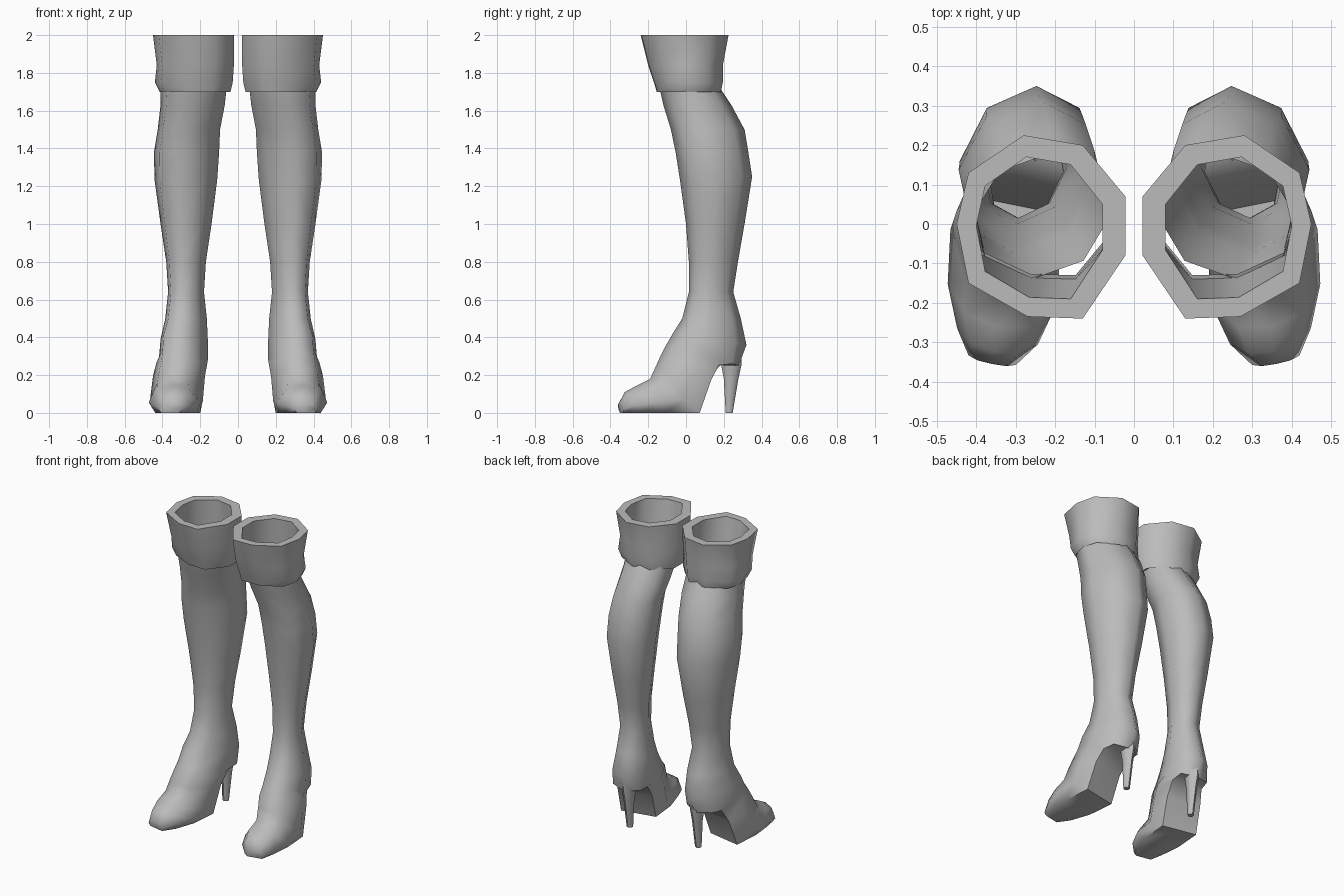
import bpy, bmesh, math

if "Cube" in bpy.data.objects:
    bpy.data.objects.remove(bpy.data.objects["Cube"])

mat = bpy.data.materials.new("grey leather")
mat.diffuse_color = (0.5, 0.5, 0.5, 1)
mat.use_nodes = True
mat.node_tree.nodes["Principled BSDF"].inputs["Base Color"].default_value = mat.diffuse_color


def loft(name, rings, cap_start=False, cap_end=False, smooth=True, angle=60):
    """Skin a list of equal-length rings, mirrored to the other foot."""
    bm = bmesh.new()
    rows = [[bm.verts.new(p) for p in r] for r in rings]
    n = len(rows[0])
    for a, b in zip(rows, rows[1:]):
        for i in range(n):
            j = (i + 1) % n
            bm.faces.new((a[i], a[j], b[j], b[i]))
    if cap_start:
        bm.faces.new(rows[0][::-1])
    if cap_end:
        bm.faces.new(rows[-1])
    if cap_start or cap_end:
        bmesh.ops.recalc_face_normals(bm, faces=bm.faces)
    me = bpy.data.meshes.new(name)
    bm.to_mesh(me)
    bm.free()
    ob = bpy.data.objects.new(name, me)
    bpy.context.collection.objects.link(ob)
    me.materials.append(mat)
    m = ob.modifiers.new("Mirror", "MIRROR")
    m.use_mirror_merge = False
    bpy.context.view_layer.objects.active = ob
    ob.select_set(True)
    bpy.ops.object.shade_smooth_by_angle(angle=math.radians(angle))
    ob.select_set(False)
    return ob


# Eight-point section shapes: (share of the way front to back, share of half width)
LEG = [(0, 0), (.146, .707), (.5, 1), (.854, .707), (1, 0),
       (.854, -.707), (.5, -1), (.146, -.707)]
FOOT = [(0, 0), (.12, .6), (.62, 1), (1, .8), (1, 0),
        (1, -.8), (.62, -1), (.12, -.6)]


def section(yf, zf, yb, zb, xi, xo, k):
    c, hw, ym = (xi + xo) / 2, (xo - xi) / 2, (yf + yb) / 2
    pts = []
    for (t0, w0), (t1, w1) in zip(LEG, FOOT):
        t, w = t0 + (t1 - t0) * k, w0 + (w1 - w0) * k
        y = yf + (yb - yf) * t
        pts.append((c + w * hw - .15 * (y - ym), y + .2 * k * w * hw,
                    zf + (zb - zf) * t))
    return pts


# Boot: calf, ankle, instep and toe in one skin, open at the top
boot = [
    (-.14, 1.72, .18, 1.72, .06, .41, 0),
    (-.12, 1.63, .24, 1.63, .07, .41, 0),
    (-.08, 1.50, .31, 1.50, .095, .425, 0),
    (-.055, 1.38, .33, 1.38, .10, .445, 0),
    (-.03, 1.22, .35, 1.25, .11, .442, 0),
    (-.0, 1.00, .31, 1.00, .14, .41, 0),
    (.015, .80, .275, .80, .17, .38, 0),
    (.015, .64, .25, .64, .18, .37, 0),
    (-.02, .50, .29, .50, .165, .385, 0),
    (-.07, .42, .32, .36, .16, .41, 0),
    (-.11, .35, .28, .25, .16, .42, .3),
    (-.14, .29, .18, .25, .165, .435, .6),
    (-.165, .235, .11, .17, .18, .455, 1),
    (-.19, .18, .05, 0, .19, .47, 1),
    (-.26, .145, -.13, 0, .20, .475, 1),
    (-.325, .11, -.26, 0, .245, .45, 1),
    (-.355, .05, -.34, 0, .30, .42, 1),
]
loft("boot", [section(*r) for r in boot], cap_end=True)

# Heel: slim tapering spike
heel = []
for z, y0, y1, hw in ((.38, .16, .29, .06), (.26, .185, .295, .04),
                      (.18, .2, .277, .03), (0, .21, .247, .02)):
    ym, hy = (y0 + y1) / 2, (y1 - y0) / 2
    heel.append([(.25 + hw * math.sin(a), ym - hy * math.cos(a), z)
                 for a in (i * math.tau / 6 for i in range(6))])
loft("heel", heel, cap_end=True)

# Cuff: folded band flaring upward with a thick rim
RIM = [(.28, .225), (.42, .13), (.45, 0), (.42, -.15), (.27, -.235),
       (.13, -.24), (.022, -.08), (.022, .07), (.13, .2)]


def cuff_ring(x0, x1, y0, y1, z):
    return [(x0 + (x - .022) / .428 * (x1 - x0),
             y0 + (y + .24) / .465 * (y1 - y0), z) for x, y in RIM]


loft("cuff", [cuff_ring(*r) for r in (
    (.06, .41, -.13, .18, 1.71),
    (.04, .415, -.155, .185, 1.70),
    (.028, .44, -.17, .195, 1.75),
    (.022, .43, -.20, .195, 1.84),
    (.022, .45, -.24, .225, 2.0),
    (.08, .40, -.19, .17, 2.0),
    (.06, .41, -.14, .18, 1.71))][::-1])
